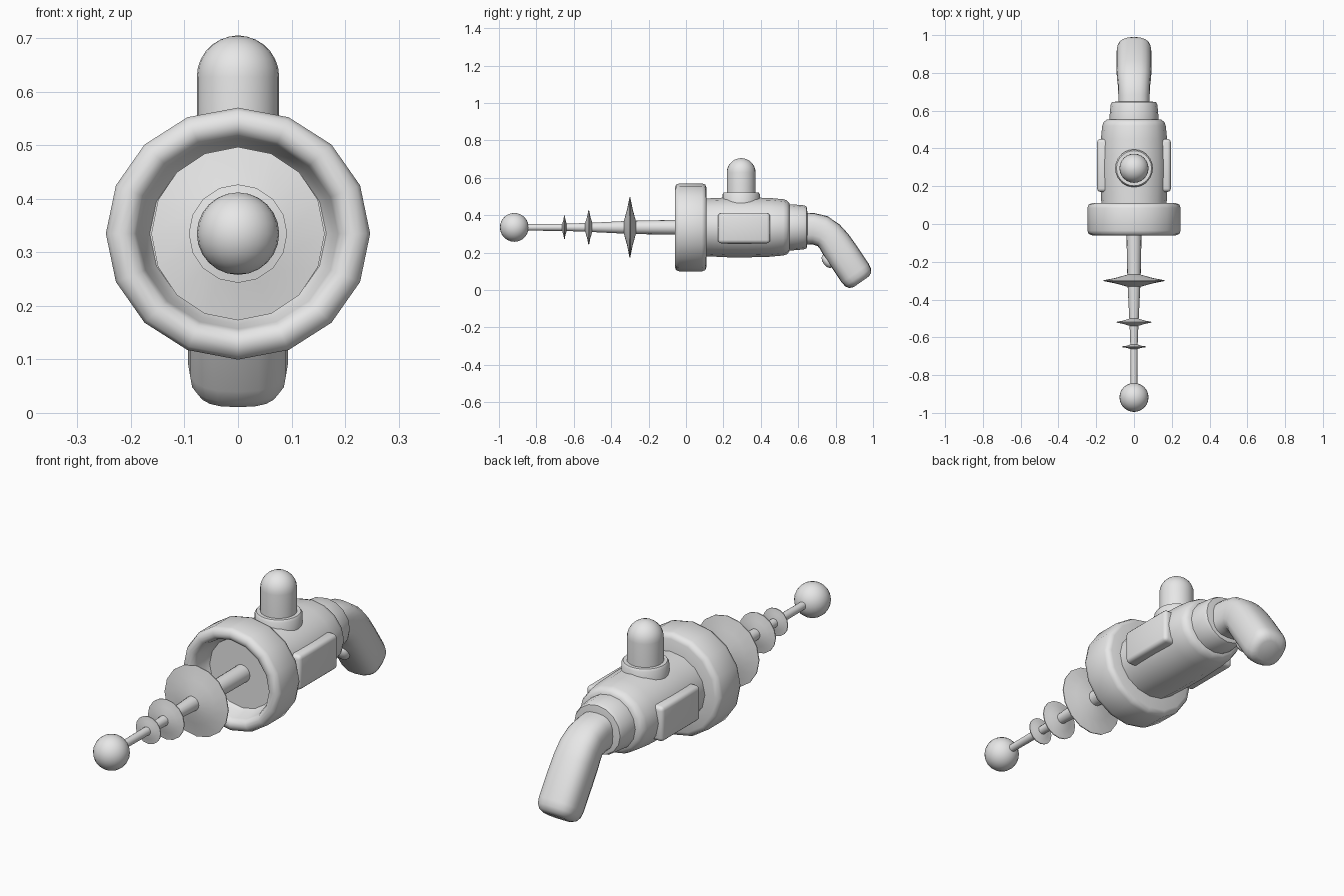
import bpy, bmesh, math
from mathutils import Vector, Matrix

cube = bpy.data.objects.get("Cube")
if cube:
    bpy.data.objects.remove(cube, do_unlink=True)

AXIS_Z = 0.335
grey = bpy.data.materials.new("light_grey")
grey.use_nodes = True
grey.diffuse_color = (0.8, 0.8, 0.8, 1)
grey.node_tree.nodes["Principled BSDF"].inputs["Base Color"].default_value = (0.8, 0.8, 0.8, 1)


def finish(name, bm, angle=45):
    bmesh.ops.remove_doubles(bm, verts=bm.verts, dist=1e-5)
    bmesh.ops.recalc_face_normals(bm, faces=bm.faces)
    mesh = bpy.data.meshes.new(name)
    bm.to_mesh(mesh)
    bm.free()
    mesh.materials.append(grey)
    obj = bpy.data.objects.new(name, mesh)
    bpy.context.collection.objects.link(obj)
    bpy.ops.object.select_all(action='DESELECT')
    obj.select_set(True)
    bpy.context.view_layer.objects.active = obj
    bpy.ops.object.shade_smooth_by_angle(angle=math.radians(angle))
    return obj


def skin(bm, rings):
    """Join successive closed loops of points, capping both ends."""
    loops = [[bm.verts.new(p) for p in ring] for ring in rings]
    n = len(loops[0])
    for a, b in zip(loops, loops[1:]):
        for i in range(n):
            j = (i + 1) % n
            bm.faces.new((a[i], a[j], b[j], b[i]))
    bm.faces.new(loops[0])
    bm.faces.new(loops[-1])


def lathe(name, profile, sides=16, sx=1, sz=1, angle=45, upright=None):
    """Turn (distance, radius) pairs about the barrel axis, or about z at y=upright."""
    bm = bmesh.new()
    rings = []
    for d, r in profile:
        ring = []
        for i in range(sides):
            t = math.tau * i / sides
            c, s = r * math.cos(t), r * math.sin(t)
            if upright is None:
                ring.append((c * sx, d, AXIS_Z + s * sz))
            else:
                ring.append((c, upright + s, d))
        rings.append(ring)
    skin(bm, rings)
    return finish(name, bm, angle)


def ball(name, centre, size, tilt=0, seg=24):
    bm = bmesh.new()
    m = Matrix.Translation(centre) @ Matrix.Rotation(tilt, 4, 'X') @ Matrix.Diagonal((*size, 1))
    bmesh.ops.create_uvsphere(bm, u_segments=seg, v_segments=seg // 2, radius=1, matrix=m)
    return finish(name, bm)


# Barrel rod, tip ball and the three thin fins
lathe("barrel_rod", [(0.05, 0.04), (-0.1, 0.039), (-0.3, 0.035), (-0.52, 0.024),
                     (-0.65, 0.019), (-0.9, 0.017)])
ball("tip_ball", (0, -0.918, AXIS_Z), (0.077,) * 3)
for name, y, r, half, hub in (("large_fin", -0.3, 0.162, 0.032, 0.035),
                              ("middle_fin", -0.52, 0.092, 0.019, 0.024),
                              ("small_fin", -0.65, 0.063, 0.012, 0.019)):
    mid = (hub + r) / 2
    lathe(name, [(y - half, hub), (y - half * 0.45, mid), (y - 0.002, r),
                 (y + 0.002, r), (y + half * 0.45, mid), (y + half, hub)])

# Dished muzzle ring
lathe("muzzle_ring", [(0.03, 0.02), (0.03, 0.165), (0.01, 0.178), (-0.035, 0.187),
                      (-0.053, 0.195), (-0.06, 0.21), (-0.06, 0.222), (-0.053, 0.24),
                      (-0.035, 0.247), (0.085, 0.247), (0.103, 0.24), (0.11, 0.222),
                      (0.11, 0.1)], sz=0.953, angle=50)

# Main body and rear collar
lathe("body", [(0.07, 0.164), (0.12, 0.165), (0.22, 0.17), (0.32, 0.171), (0.45, 0.167),
               (0.52, 0.16), (0.54, 0.153), (0.552, 0.138), (0.555, 0.1)],
      sx=1.05, sz=0.94, angle=50)
lathe("rear_collar", [(0.53, 0.13), (0.565, 0.13), (0.63, 0.124), (0.645, 0.117),
                      (0.65, 0.08)], sz=0.95, angle=50)

# Raised side panels
for side, name in ((1, "left_panel"), (-1, "right_panel")):
    bm = bmesh.new()
    m = Matrix.Translation((side * 0.155, 0.31, 0.33)) @ Matrix.Diagonal((0.08, 0.28, 0.16, 1))
    bmesh.ops.create_cube(bm, size=1, matrix=m)
    bmesh.ops.bevel(bm, geom=bm.edges[:], offset=0.018, segments=3, profile=0.5, affect='EDGES')
    finish(name, bm)

# Domed canister on its seat
DOME_Y, DOME_R = 0.295, 0.077
lathe("canister_seat", [(0.44, 0.1), (0.512, 0.1), (0.522, 0.093), (0.522, 0.05)],
      sides=24, upright=DOME_Y)
steps = [math.pi / 2 * i / 7 for i in range(7)]
lathe("canister", [(0.48, DOME_R)] +
      [(0.628 + DOME_R * math.sin(a), DOME_R * math.cos(a)) for a in steps] +
      [(0.705, 0.004)], sides=24, upright=DOME_Y)

# Bent pistol grip: centre y, centre z, downward angle, half depth, half width
sections = [(0.60, 0.33, 0, 0.085, 0.083), (0.68, 0.328, 3, 0.084, 0.083),
            (0.73, 0.315, 18, 0.084, 0.085), (0.768, 0.286, 38, 0.084, 0.09),
            (0.80, 0.245, 52, 0.087, 0.092), (0.84, 0.187, 55, 0.088, 0.093),
            (0.905, 0.09, 55, 0.088, 0.093), (0.92, 0.068, 55, 0.084, 0.089),
            (0.931, 0.052, 55, 0.072, 0.078), (0.937, 0.044, 55, 0.05, 0.056)]
rings = []
for y, z, deg, depth, width in sections:
    a = math.radians(deg)
    across = Vector((0, math.sin(a), math.cos(a)))
    ring = []
    for i in range(20):
        t = math.tau * i / 20
        c, s = math.cos(t), math.sin(t)
        u = math.copysign(abs(c) ** 0.75, c) * width
        v = math.copysign(abs(s) ** 0.75, s) * depth
        ring.append(Vector((u, y, z)) + across * v)
    rings.append(ring)
bm = bmesh.new()
skin(bm, rings)
finish("grip", bm, 50)

# Trigger button on the front of the grip
ball("trigger", (0, 0.757, 0.155), (0.034, 0.026, 0.042), math.radians(35), 16)
